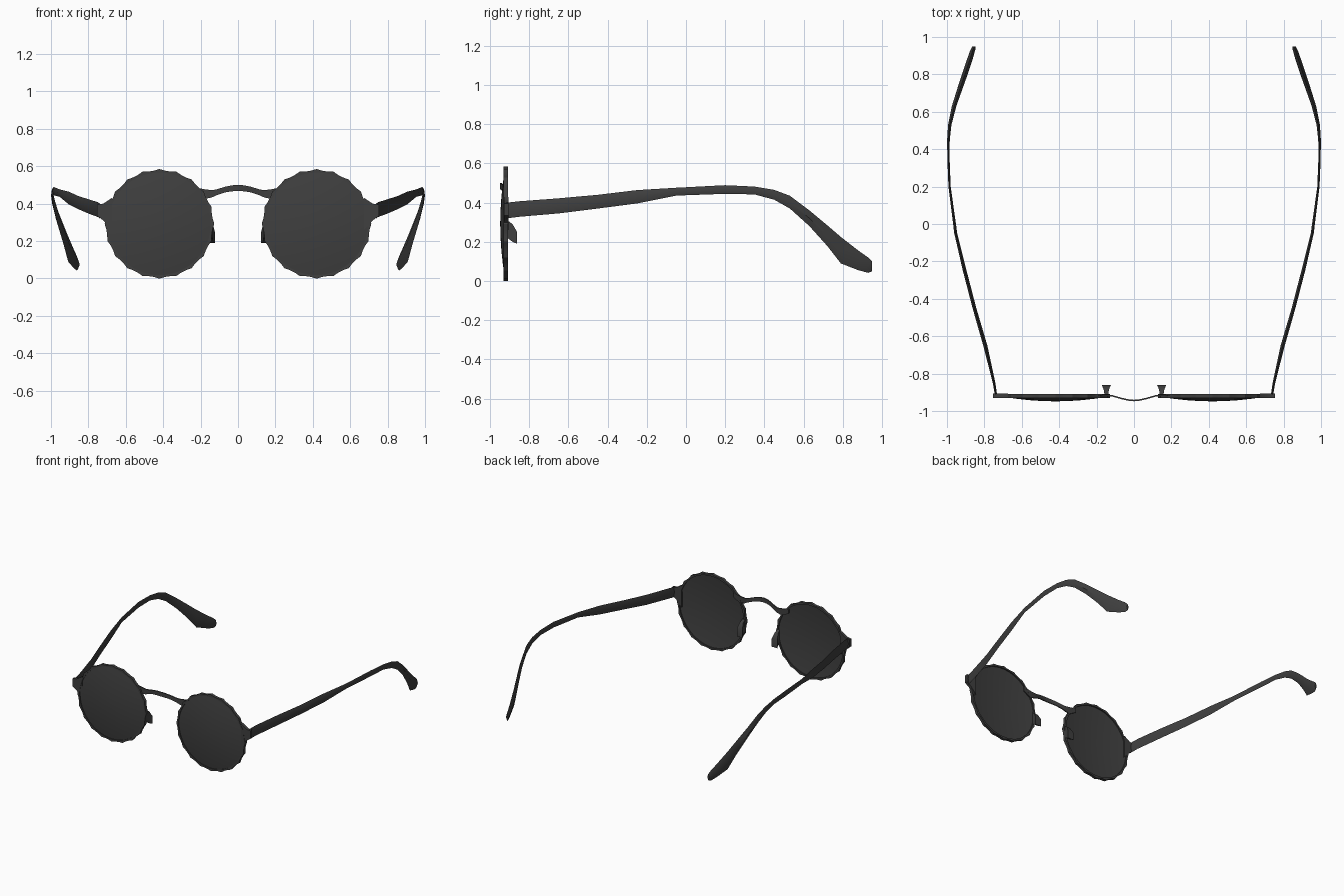
import bpy, bmesh, math

cube = bpy.data.objects.get("Cube")
if cube:
    bpy.data.objects.remove(cube, do_unlink=True)

black = bpy.data.materials.new("dark charcoal")
black.use_nodes = True
COLOUR = (0.05, 0.05, 0.05, 1)
black.diffuse_color = COLOUR
black.node_tree.nodes["Principled BSDF"].inputs["Base Color"].default_value = COLOUR


def loft(name, rings, closed=False, smooth=40):
    """Skin a list of equal-sized loops; cap the ends unless closed."""
    bm = bmesh.new()
    loops = [[bm.verts.new(p) for p in ring] for ring in rings]
    n = len(loops[0])
    for a, b in zip(loops, loops[1:] + (loops[:1] if closed else [])):
        for i in range(n):
            j = (i + 1) % n
            bm.faces.new((a[i], a[j], b[j], b[i]))
    if not closed:
        bm.faces.new(loops[0])
        bm.faces.new(loops[-1])
    bmesh.ops.recalc_face_normals(bm, faces=bm.faces)
    mesh = bpy.data.meshes.new(name)
    bm.to_mesh(mesh)
    bm.free()
    mesh.materials.append(black)
    obj = bpy.data.objects.new(name, mesh)
    bpy.context.collection.objects.link(obj)
    bpy.ops.object.select_all(action='DESELECT')
    obj.select_set(True)
    bpy.context.view_layer.objects.active = obj
    bpy.ops.object.shade_smooth_by_angle(angle=math.radians(smooth))
    return obj


LENS_X, LENS_Z, RADIUS, SEGMENTS = 0.42, 0.292, 0.288, 60


def circle(side, radius, y, wave=0.0):
    """Loop around a lens centre, optionally with a scalloped edge."""
    loop = []
    for i in range(SEGMENTS):
        a = math.tau * i / SEGMENTS
        r = radius + wave * math.cos(20 * a)
        loop.append((side * (LENS_X + r * math.cos(a)), y, LENS_Z + r * math.sin(a)))
    return loop


# Temple stations: y, x, bottom z, top z, thickness
TEMPLE = [
    (-0.915, 0.738, 0.32, 0.40, 0.012), (-0.85, 0.748, 0.328, 0.407, 0.014),
    (-0.65, 0.795, 0.345, 0.422, 0.022), (-0.45, 0.853, 0.37, 0.44, 0.02),
    (-0.25, 0.905, 0.396, 0.464, 0.02), (-0.05, 0.953, 0.436, 0.476, 0.016),
    (0.2, 0.986, 0.445, 0.489, 0.012), (0.35, 0.992, 0.442, 0.482, 0.012),
    (0.45, 0.992, 0.415, 0.465, 0.014), (0.53, 0.985, 0.37, 0.435, 0.018),
    (0.63, 0.962, 0.28, 0.36, 0.024), (0.72, 0.932, 0.18, 0.285, 0.028),
    (0.79, 0.908, 0.09, 0.225, 0.03), (0.88, 0.878, 0.055, 0.155, 0.03),
    (0.93, 0.862, 0.042, 0.12, 0.026), (0.95, 0.855, 0.05, 0.1, 0.018)]

for side, label in ((1, "left"), (-1, "right")):
    # Domed lens: shallow shell bulging forward
    front = [circle(side, RADIUS * math.sin(t), -0.922 - 0.026 * math.cos(t) ** 2)
             for t in (0.05, 0.25, 0.5, 0.8, 1.1, 1.4)]
    back = [circle(side, RADIUS * math.sin(t), -0.916 - 0.02 * math.cos(t) ** 2)
            for t in (1.4, 1.1, 0.8, 0.5, 0.25, 0.05)]
    loft(label + "_lens", front + back)

    # Scalloped rim
    loft(label + "_rim", [circle(side, RADIUS - 0.014, -0.931),
                          circle(side, RADIUS, -0.931, 0.005),
                          circle(side, RADIUS, -0.909, 0.005),
                          circle(side, RADIUS - 0.014, -0.909)], closed=True, smooth=20)

    # Hinge lug on the outer edge
    lug = [(0.675, 0.26), (0.72, 0.31), (0.755, 0.335), (0.755, 0.395), (0.72, 0.4), (0.675, 0.43)]
    loft(label + "_hinge_lug", [[(side * x, y, z) for x, z in lug] for y in (-0.929, -0.907)])

    # Temple with drooping ear tip
    rings = []
    for y, x, low, high, thick in TEMPLE:
        mid, h = (low + high) / 2, thick / 2
        rings.append([(side * px, y, pz) for px, pz in
                      ((x, low), (x + h, mid), (x, high), (x - h, mid))])
    loft(label + "_temple", rings)

    # Nose pad: small wedge flaring to the rear
    rings = []
    for y, w, low, high in ((-0.912, 0.01, 0.22, 0.31), (-0.885, 0.014, 0.2, 0.29),
                            (-0.862, 0.024, 0.19, 0.25)):
        rings.append([(side * (0.148 + s * w), y, z)
                      for s, z in ((-1, low), (1, low), (1, high), (-1, high))])
    loft(label + "_nose_pad", rings)

# Arched bridge, widening where it meets the rims
half = [(0.235, -0.914, 0.455, 0.487), (0.18, -0.914, 0.425, 0.477), (0.14, -0.915, 0.433, 0.472),
        (0.115, -0.919, 0.445, 0.476), (0.07, -0.932, 0.46, 0.49), (0.03, -0.941, 0.466, 0.498)]
stations = [(-x, y, a, b) for x, y, a, b in half] + [(0, -0.944, 0.467, 0.5)] + half[::-1]
loft("bridge", [[(x, y - 0.004, a), (x, y + 0.004, a), (x, y + 0.004, b), (x, y - 0.004, b)]
                for x, y, a, b in stations])
